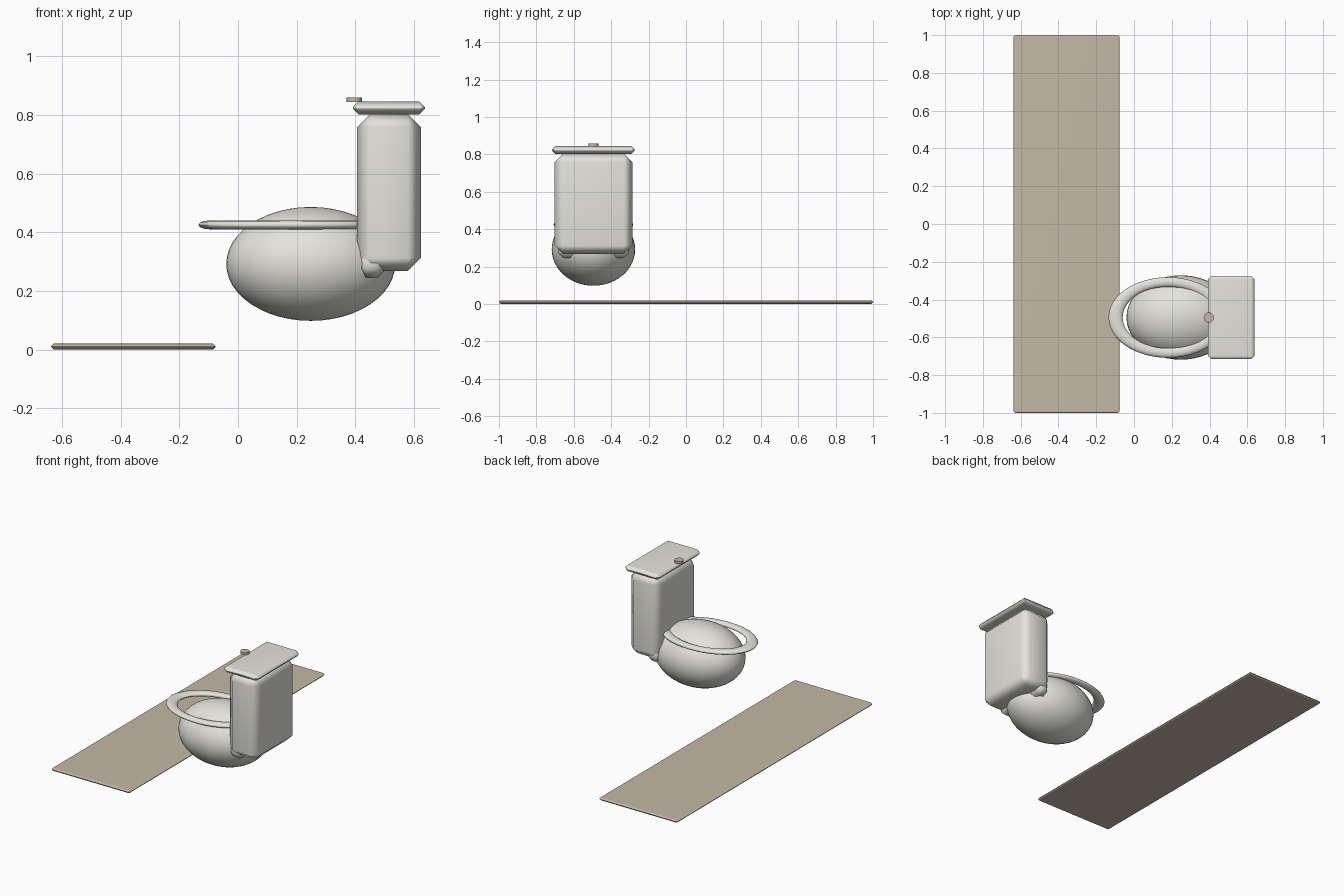
import bpy
import math

if "Cube" in bpy.data.objects:
    bpy.data.objects.remove(bpy.data.objects["Cube"])


def material(name, rgb):
    m = bpy.data.materials.new(name)
    m.diffuse_color = (*rgb, 1.0)
    m.use_nodes = True
    m.node_tree.nodes["Principled BSDF"].inputs["Base Color"].default_value = m.diffuse_color
    return m


porcelain = material("porcelain", (0.78, 0.77, 0.715))
tan = material("warm_tan", (0.56, 0.485, 0.385))


def finish(name, mat, angle=60):
    """Name, colour and smooth the newly added primitive."""
    ob = bpy.context.object
    ob.name = name
    ob.data.materials.append(mat)
    bpy.ops.object.transform_apply(location=False, rotation=False, scale=True)
    bpy.ops.object.shade_smooth_by_angle(angle=math.radians(angle))
    return ob


def bevelled_box(name, mat, x, y, z, bevel):
    """Chamfered box spanning the given (min, max) ranges."""
    bpy.ops.mesh.primitive_cube_add(
        size=1, location=[(a + b) / 2 for a, b in (x, y, z)])
    bpy.context.object.scale = [b - a for a, b in (x, y, z)]
    bpy.ops.object.transform_apply(location=False, rotation=False, scale=True)
    mod = bpy.context.object.modifiers.new("chamfer", 'BEVEL')
    mod.width = bevel
    mod.segments = 1
    bpy.ops.object.modifier_apply(modifier=mod.name)
    ob = finish(name, mat)
    ob.modifiers.new("soft_edges", 'WEIGHTED_NORMAL')
    return ob


CY = -0.495  # fixture centre line

# Floor mat
bevelled_box("floor_mat", tan, (-0.637, -0.076), (-1, 1), (0, 0.02), 0.009)

# Bowl
bpy.ops.mesh.primitive_uv_sphere_add(segments=48, ring_count=24, radius=1,
                                     location=(0.248, CY, 0.292))
bpy.context.object.scale = (0.288, 0.223, 0.194)
finish("bowl", porcelain)

# Seat ring
bpy.ops.mesh.primitive_torus_add(major_segments=48, minor_segments=12,
                                 major_radius=1, minor_radius=0.135,
                                 location=(0.18, CY, 0.425))
bpy.context.object.scale = (0.2775, 0.188, 0.111)
finish("seat_ring", porcelain)

# Connector between bowl and tank
bevelled_box("connector", porcelain, (0.405, 0.505),
             (CY - 0.19, CY + 0.19), (0.245, 0.345), 0.03)

# Tank and its lid
bevelled_box("tank", porcelain, (0.405, 0.624),
             (CY - 0.208, CY + 0.208), (0.268, 0.803), 0.045)
bevelled_box("tank_lid", porcelain, (0.392, 0.637),
             (CY - 0.221, CY + 0.221), (0.802, 0.845), 0.018)

# Flush button
bpy.ops.mesh.primitive_cylinder_add(vertices=24, radius=0.027, depth=0.015,
                                    location=(0.396, CY, 0.852))
finish("flush_button", tan, 40)
